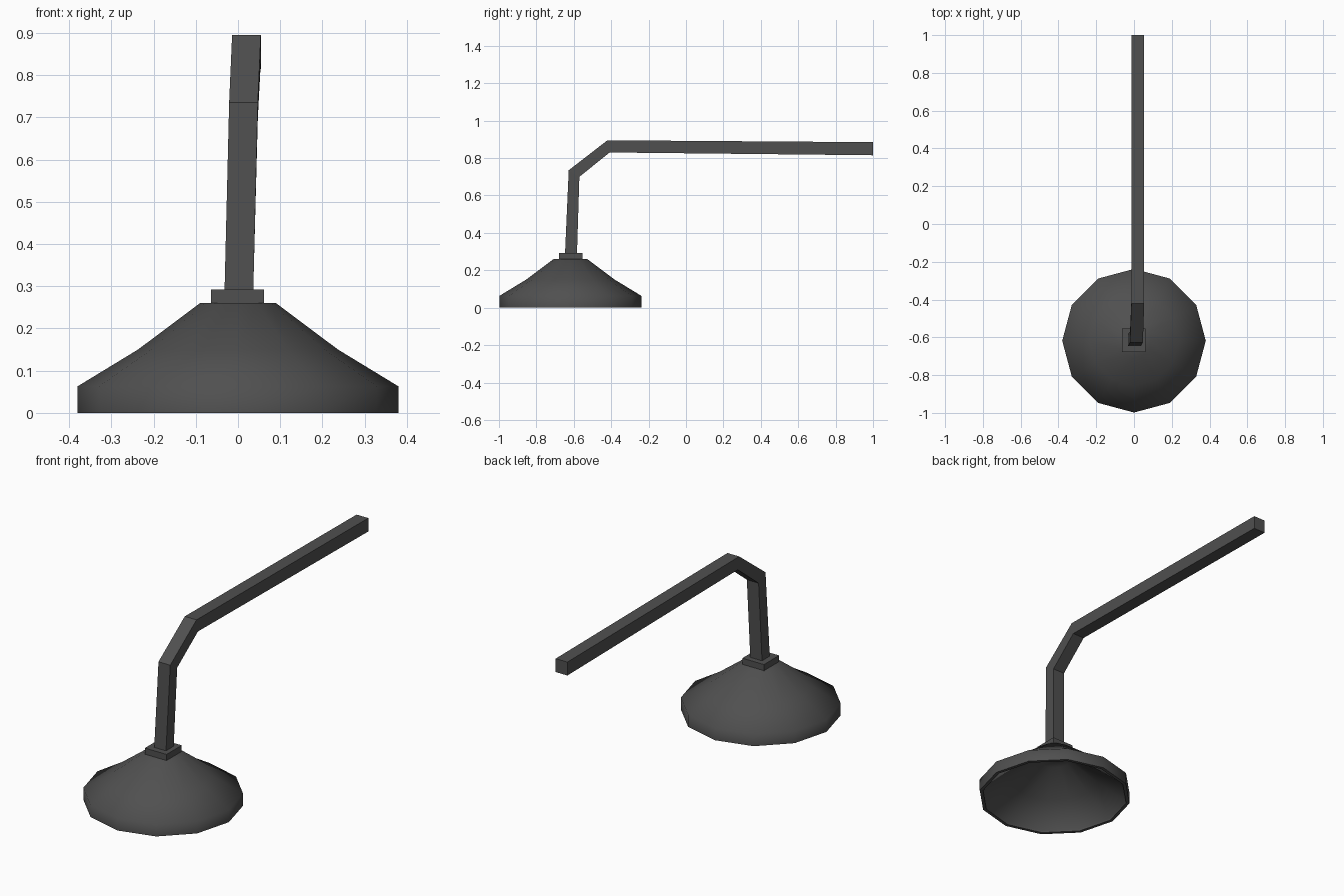
import bpy, math

if "Cube" in bpy.data.objects:
    bpy.data.objects.remove(bpy.data.objects["Cube"])

CY = -0.618  # y of the shade axis

dark = bpy.data.materials.new("dark_metal")
dark.diffuse_color = (0.08, 0.08, 0.08, 1)
dark.use_nodes = True
dark.node_tree.nodes["Principled BSDF"].inputs["Base Color"].default_value = dark.diffuse_color


def make_object(name, verts, faces):
    mesh = bpy.data.meshes.new(name)
    mesh.from_pydata(verts, [], faces)
    mesh.update()
    obj = bpy.data.objects.new(name, mesh)
    bpy.context.collection.objects.link(obj)
    obj.data.materials.append(dark)
    return obj


def loft(name, rings):
    """Skin a list of equal-length rings and cap both ends."""
    n = len(rings[0])
    verts = [p for ring in rings for p in ring]
    faces = [(i * n + j, i * n + (j + 1) % n, (i + 1) * n + (j + 1) % n, (i + 1) * n + j)
             for i in range(len(rings) - 1) for j in range(n)]
    faces.append(tuple(reversed(range(n))))
    faces.append(tuple(range(len(verts) - n, len(verts))))
    return make_object(name, verts, faces)


def circle(r, z, n=12):
    return [(r * math.cos(2 * math.pi * k / n), CY + r * math.sin(2 * math.pi * k / n), z)
            for k in range(n)]


# Hollow twelve-sided shade: inner top, down to the rim, up the outside
profile = [(0.08, 0.215), (0.22, 0.105), (0.363, 0.01), (0.363, 0.0),
           (0.38, 0.0), (0.38, 0.063), (0.237, 0.15), (0.09, 0.26)]
shade = loft("lamp_shade", [circle(r, z) for r, z in profile])
bpy.context.view_layer.objects.active = shade
shade.select_set(True)
bpy.ops.object.shade_smooth_by_angle(angle=math.radians(65))
shade.select_set(False)

# Square collar on top of the shade
bpy.ops.mesh.primitive_cube_add(size=1, location=(-0.001, -0.616, 0.275))
collar = bpy.context.object
collar.name = "collar"
collar.scale = (0.125, 0.125, 0.034)
collar.data.materials.append(dark)

# Bent square arm: (x centre, outer y, outer z, inner y, inner z) at each joint
joints = [(0.002, -0.647, 0.285, -0.583, 0.285),
          (0.013, -0.627, 0.735, -0.57, 0.70),
          (0.020, -0.42, 0.895, -0.408, 0.83),
          (0.020, 1.0, 0.885, 1.0, 0.815)]
H = 0.034
loft("bent_arm", [[(x - H, oy, oz), (x + H, oy, oz), (x + H, iy, iz), (x - H, iy, iz)]
                  for x, oy, oz, iy, iz in joints])
